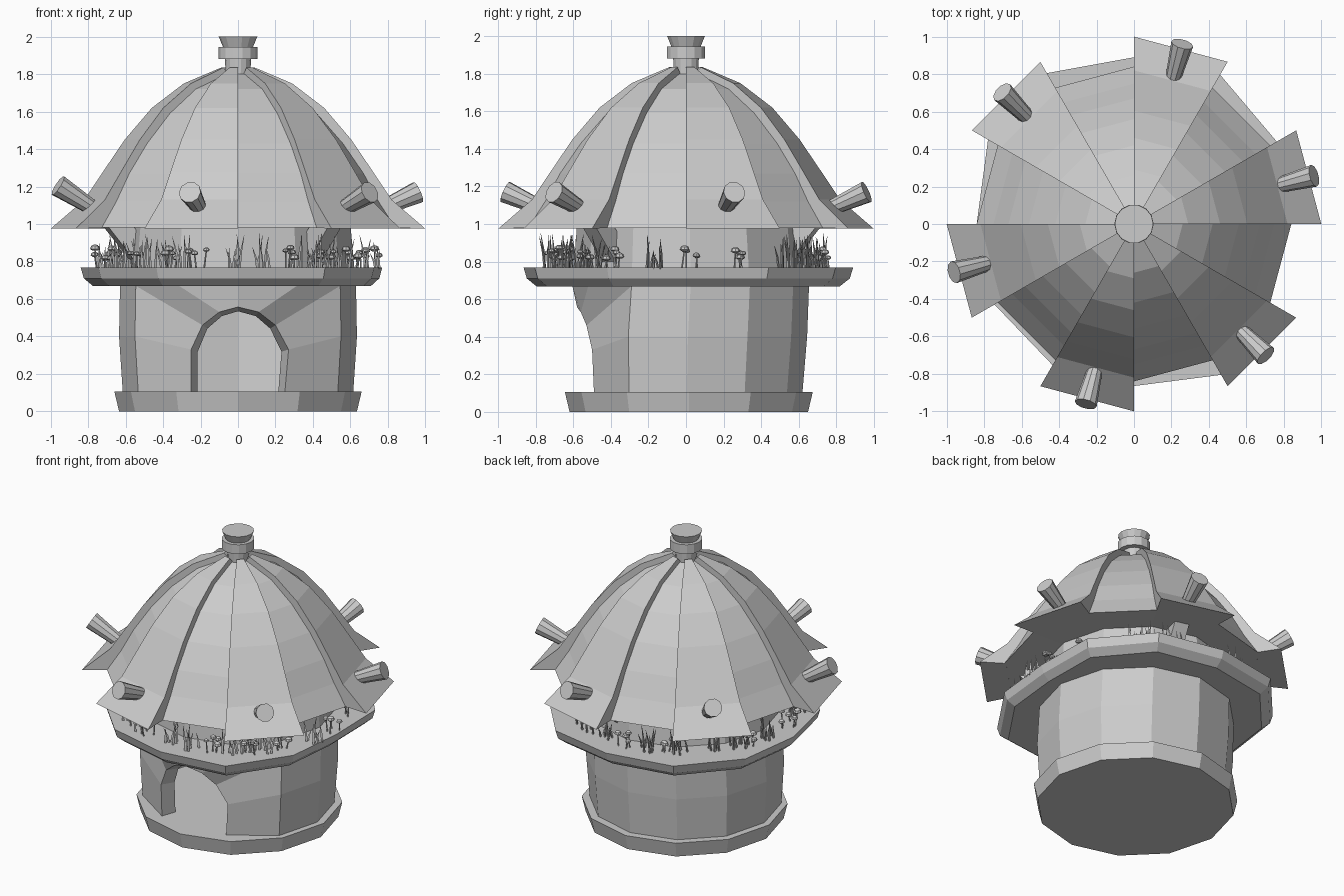
import bpy, math, random
from mathutils import Vector, Matrix

if "Cube" in bpy.data.objects:
    bpy.data.objects.remove(bpy.data.objects["Cube"])

random.seed(7)


def pol(deg, r, z, yc=0.0):
    a = math.radians(deg)
    return Vector((r * math.cos(a), r * math.sin(a) + yc, z))


def make(name, verts, faces):
    me = bpy.data.meshes.new(name)
    me.from_pydata([tuple(v) for v in verts], [], faces)
    me.validate()
    me.update()
    ob = bpy.data.objects.new(name, me)
    bpy.context.collection.objects.link(ob)
    return ob


def loft(rings, cap0=True, cap1=True):
    """Join equal-sized closed rings, listed bottom to top, counter-clockwise."""
    n = len(rings[0])
    verts = [v for ring in rings for v in ring]
    faces = []
    for k in range(len(rings) - 1):
        for i in range(n):
            j = (i + 1) % n
            faces.append((k * n + i, k * n + j, (k + 1) * n + j, (k + 1) * n + i))
    if cap0:
        faces.append(tuple(reversed(range(n))))
    if cap1:
        faces.append(tuple(range((len(rings) - 1) * n, len(rings) * n)))
    return verts, faces


def circle(r, z, n=12, yc=0.0):
    return [pol(i * 360 / n, r, z, yc) for i in range(n)]


def tube(p0, p1, r0, r1, n):
    p0, p1 = Vector(p0), Vector(p1)
    q = (p1 - p0).to_track_quat('Z', 'Y')
    ring = lambda p, r: [p + q @ v for v in circle(r, 0, n)]
    return loft([ring(p0, r0), ring(p1, r1)])


def add(batch, part):
    off = len(batch[0])
    batch[0].extend(part[0])
    batch[1].extend(tuple(i + off for i in f) for f in part[1])


# plinth
make("plinth", *loft([circle(0.635, 0, yc=0.015), circle(0.66, 0.105, yc=0.015)]))

# wall: 12 sides, the front four left open below the terrace for the doorway
prof = [(0.615, 0.10, 0.005), (0.635, 0.40, 0.01), (0.63, 0.67, 0.025), (0.60, 1.0, 0.02)]
verts, faces = loft([circle(r, z, yc=c) for r, z, c in prof], False, False)
faces = [f for f in faces if not (f[0] // 12 < 2 and f[0] % 12 in (7, 8, 9, 10))]
arch = [(-.25, -.49, .10), (-.25, -.50, .33), (-.19, -.53, .46), (-.10, -.56, .53), (0, -.58, .557),
        (.11, -.56, .53), (.20, -.53, .46), (.27, -.50, .33), (.25, -.49, .10)]
border = [7, 19, 31, 32, 33, 34, 35, 23, 11]
base = len(verts)
verts += [Vector(p) for p in arch]
verts += [Vector((x * 0.86, y + 0.10, 0.10 + (z - 0.10) * 0.95)) for x, y, z in arch]
for i in range(8):
    a, b = base + i, base + i + 1
    faces.append((border[i], a, b, border[i + 1]))
    faces.append((a, a + 9, b + 9, b))          # door reveal
make("wall_with_doorway", verts, faces)

# terrace: slightly uneven twelve-sided slab
rad = [.77, .88, .92, .89, .93, .90, .84, .86, .87, .865, .93, .84]
slab = lambda k, z: [pol(i * 30, r * k, z) for i, r in enumerate(rad)]
make("terrace", *loft([circle(0.58, 0.668), slab(0.92, 0.668), slab(0.98, 0.71),
                       slab(1.0, 0.768), circle(0.58, 0.768)], False, False))

# roof dome with flat soffit
inner = [(0.84, 0.98), (0.75, 1.12), (0.67, 1.27), (0.56, 1.43), (0.42, 1.59), (0.26, 1.72), (0.07, 1.80)]
outer = [(1.0, 0.975), (0.82, 1.13), (0.72, 1.28), (0.605, 1.45), (0.46, 1.62), (0.29, 1.75), (0.09, 1.835)]
make("roof_dome", *loft([circle(0.59, 0.985)] + [circle(r, z) for r, z in inner], False, True))

# raised roof panels, every second side
panels = ([], [])
for a in range(0, 360, 60):
    rings = []
    for (ro, zo), (ri, zi) in zip(outer, inner):
        ri -= 0.01
        rings.append([pol(a, ri, zi), pol(a, ro, zo), pol(a + 30, ro, zo), pol(a + 30, ri, zi)])
    add(panels, loft(rings))
make("raised_roof_panels", *panels)

# roof pegs
pegs = ([], [])
for a in range(15, 360, 60):
    tip = 1.205 if a in (195, 135) else 1.17
    add(pegs, tube(pol(a, 0.81, 1.09), pol(a, 0.995, tip), 0.042, 0.06, 10))
make("roof_pegs", *pegs)

# finial
make("finial", *loft([circle(r, z, 14) for r, z in
     [(0.065, 1.79), (0.07, 1.88), (0.105, 1.88), (0.105, 1.945), (0.08, 1.945), (0.103, 2.0)]]))

# slanted braces between wall and roof
braces = ([], [])
for a in (75, 195, 315):
    rot = Matrix.Rotation(math.radians(a), 3, 'Z')
    rings = []
    for r, z in ((0.53, 0.81), (0.70, 1.02)):
        rings.append([rot @ Vector(p) for p in ((r - .05, -.05, z + .04), (r + .05, -.05, z - .01),
                                                (r + .05, .05, z - .01), (r - .05, .05, z + .04))])
    add(braces, loft(rings))
make("roof_braces", *braces)

# grass tufts: thin three-sided bent blades
grass = ([], [])
for a in (50, 58, 68, 79, 105, 122, 140, 152, 172, 205, 215, 226, 235, 244, 268, 281, 301, 309, 318, 346):
    for _ in range(8):
        p = pol(a + random.uniform(-4, 4), random.uniform(0.67, 0.77), 0.76)
        h = random.uniform(0.08, 0.19)
        lean = Vector((random.uniform(-.03, .03), random.uniform(-.03, .03), 0))
        mid = p + lean * 0.3 + Vector((0, 0, h * 0.5))
        rings = [[c + v for v in circle(r, 0, 3)] for c, r in
                 ((p, 0.008), (mid, 0.007), (p + lean + Vector((0, 0, h)), 0.001))]
        add(grass, loft(rings))
make("grass_tufts", *grass)

# mushroom clusters
shrooms = ([], [])
for a in (2, 23, 92, 115, 160, 188, 198, 222, 238, 253, 291, 313, 329):
    for _ in range(4):
        p = pol(a + random.uniform(-4, 4), random.uniform(0.69, 0.77), 0.76)
        top = p + Vector((random.uniform(-.015, .015), random.uniform(-.015, .015), random.uniform(.05, .11)))
        add(shrooms, tube(p, top, 0.005, 0.004, 5))
        s = random.uniform(0.7, 1.1)
        add(shrooms, loft([[top + v for v in circle(r * s, z * s, 8)] for r, z in
                           ((0.012, -0.008), (0.024, 0), (0.019, 0.014), (0.007, 0.021))]))
make("mushrooms", *shrooms)
